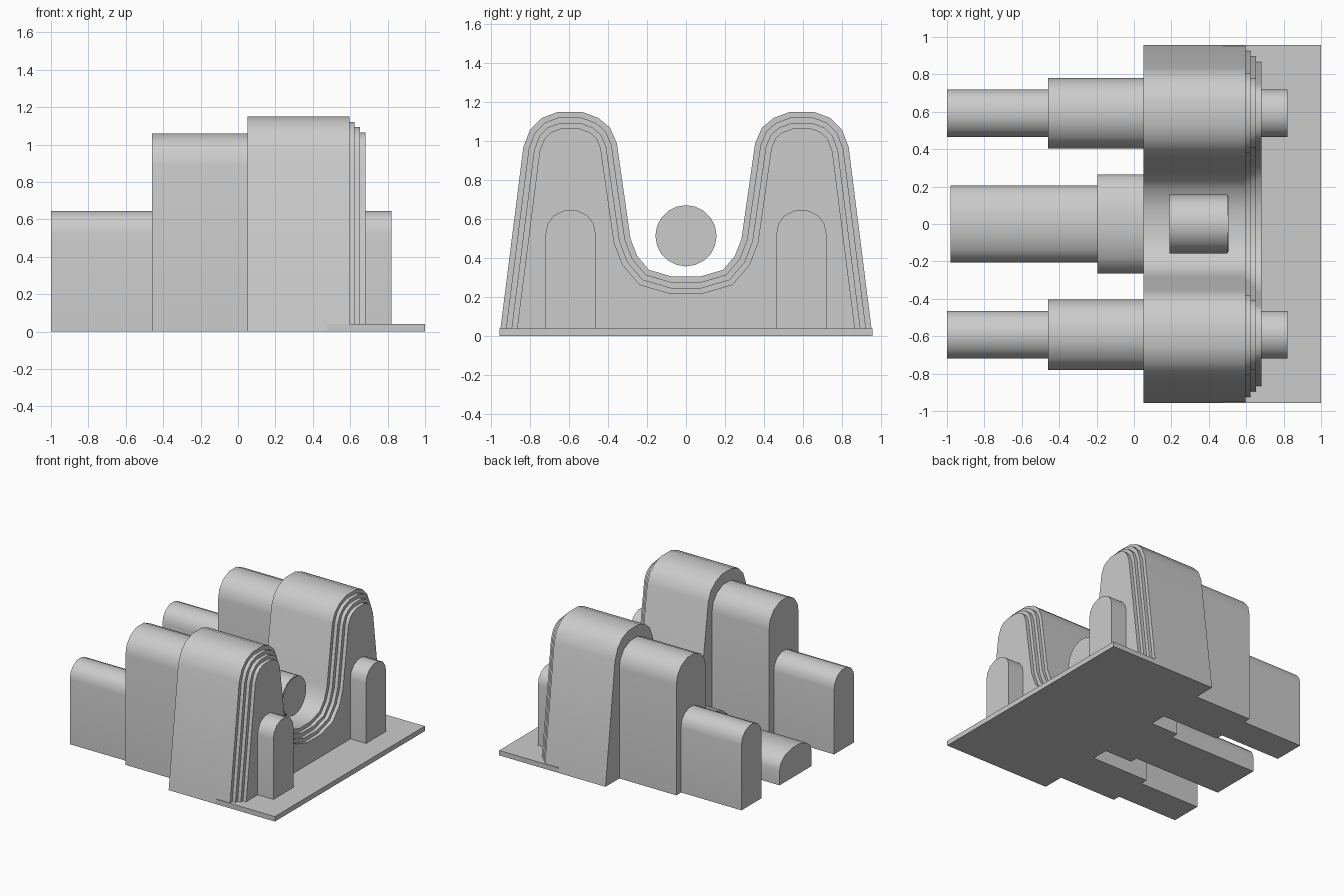
import bpy
import math
from mathutils import Vector

if "Cube" in bpy.data.objects:
    bpy.data.objects.remove(bpy.data.objects["Cube"])

GREY = (0.6, 0.6, 0.6, 1)
mat = bpy.data.materials.new("light_grey")
mat.use_nodes = True
mat.diffuse_color = GREY
mat.node_tree.nodes["Principled BSDF"].inputs["Base Color"].default_value = GREY


def extrude(name, profile, x0, x1):
    """Closed prism along x from a (y, z) outline."""
    n = len(profile)
    verts = [(x, y, z) for x in (x0, x1) for y, z in profile]
    faces = [tuple(range(n))[::-1], tuple(range(n, 2 * n))]
    faces += [(i, (i + 1) % n, n + (i + 1) % n, n + i) for i in range(n)]
    mesh = bpy.data.meshes.new(name)
    mesh.from_pydata(verts, [], faces)
    mesh.materials.append(mat)
    obj = bpy.data.objects.new(name, mesh)
    bpy.context.collection.objects.link(obj)
    bpy.ops.object.select_all(action='DESELECT')
    obj.select_set(True)
    bpy.context.view_layer.objects.active = obj
    bpy.ops.object.shade_smooth_by_angle(angle=math.radians(40))
    return obj


# Right half of an arch top, as fractions of half width and rise
ARCH = [(1, 0), (0.93, 0.42), (0.68, 0.78), (0.25, 1)]


def arch(centre, half, top, rise):
    side = [(half * u, top - rise + rise * v) for u, v in ARCH]
    pts = [(half, 0)] + side + [(-y, z) for y, z in reversed(side)] + [(-half, 0)]
    return [(centre + y, z) for y, z in pts]


def inset(path, d):
    """Shift an open outline inward, keeping its ends on the ground."""
    pts = [Vector(p) for p in path]
    normals = []
    for a, b in zip(pts, pts[1:]):
        e = (b - a).normalized()
        normals.append(Vector((-e.y, e.x)))
    out = []
    for i, p in enumerate(pts):
        a, b = normals[max(i - 1, 0)], normals[min(i, len(normals) - 1)]
        q = p + (a + b) * d / (1 + a.dot(b))
        out.append((q.x, q.y))
    out[0], out[-1] = (out[0][0], 0), (out[-1][0], 0)
    return out


# Twin-peaked body with stepped front mouldings
half = [(0.957, 0), (0.835, 0.97), (0.80, 1.06), (0.74, 1.12), (0.66, 1.15),
        (0.53, 1.15), (0.45, 1.12), (0.39, 1.07), (0.355, 0.99),
        (0.285, 0.50), (0.25, 0.41), (0.19, 0.34), (0.07, 0.305)]
outline = half + [(-y, z) for y, z in reversed(half)]
STEP = 0.0285
extrude("twin_peak_body", outline, 0.05, 0.595)
for i in (1, 2, 3):
    extrude(f"front_moulding_{i}", inset(outline, STEP * i), 0.55, 0.595 + STEP * i)

# Stepped wings and front pillars, one set behind each peak
for side, s in (("left", 1), ("right", -1)):
    c = 0.592 * s
    extrude(f"{side}_tall_wing", arch(c, 0.188, 1.06, 0.17), -0.46, 0.05)
    extrude(f"{side}_low_wing", arch(c, 0.128, 0.645, 0.12), -1, -0.46)
    extrude(f"{side}_front_pillar", arch(c, 0.128, 0.645, 0.12), 0.68, 0.82)

# Low central wings
extrude("centre_wide_wing", arch(0, 0.265, 0.28, 0.14), -0.195, 0.05)
extrude("centre_long_wing", arch(0, 0.205, 0.24, 0.12), -0.98, -0.195)

# Floor slab
extrude("floor_slab", [(0.957, 0), (0.957, 0.04), (-0.957, 0.04), (-0.957, 0)], 0.475, 1)


# Drum between the peaks with a thin dial plate
def circle(r, n=20):
    return [(r * math.cos(math.tau * i / n), 0.515 + r * math.sin(math.tau * i / n))
            for i in range(n)]


extrude("dial_drum", circle(0.157), 0.19, 0.50)
extrude("dial_plate", circle(0.149), 0.50, 0.504)
